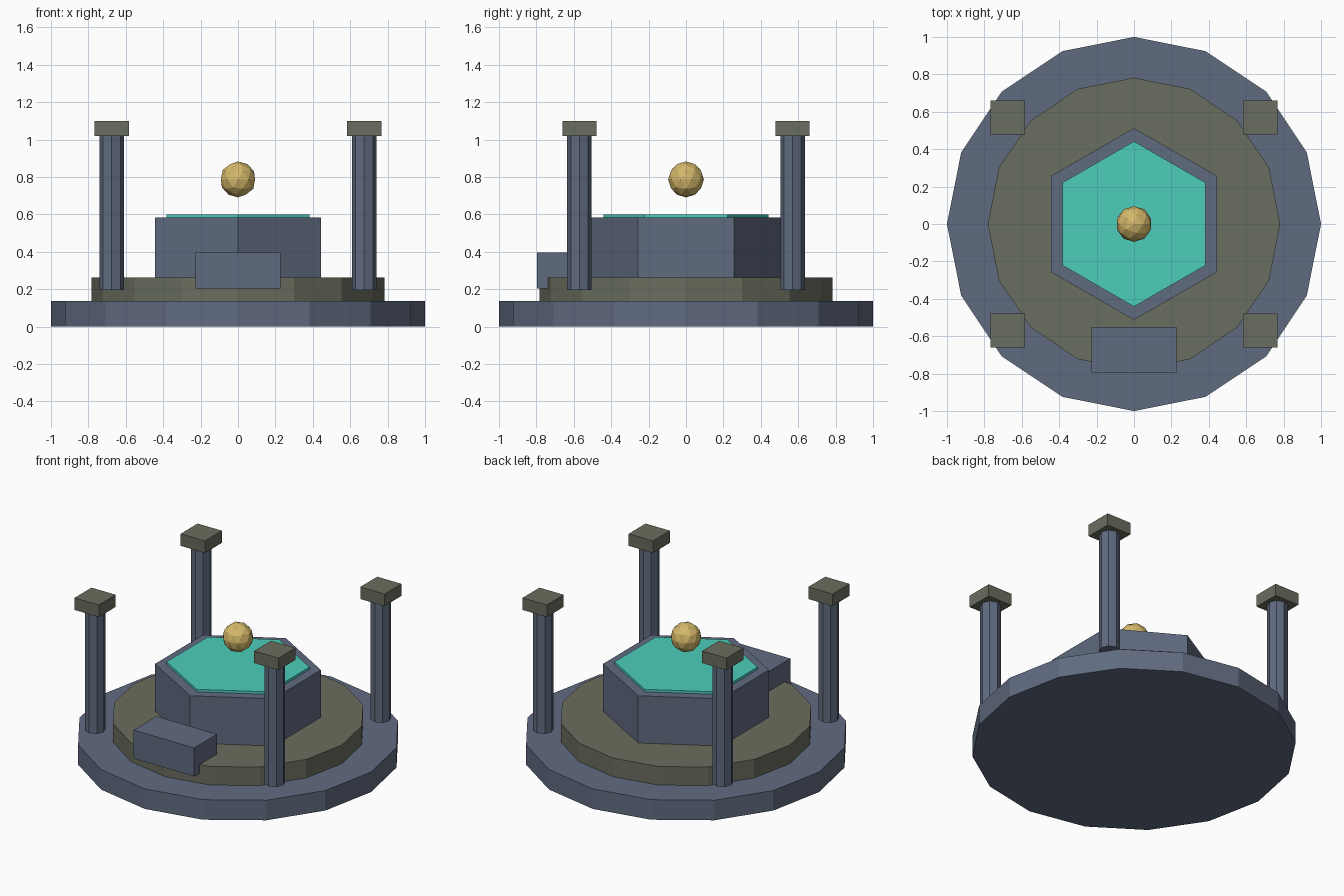
import bpy, math

if "Cube" in bpy.data.objects:
    bpy.data.objects.remove(bpy.data.objects["Cube"])


def material(name, rgb):
    """Flat colour given as 0-255 sRGB, stored linear."""
    lin = [((c / 255 + 0.055) / 1.055) ** 2.4 for c in rgb]
    m = bpy.data.materials.new(name)
    m.diffuse_color = (*lin, 1)
    m.use_nodes = True
    m.node_tree.nodes["Principled BSDF"].inputs["Base Color"].default_value = m.diffuse_color
    return m


slate = material("slate_blue", (96, 107, 128))
olive = material("olive_stone", (106, 109, 94))
teal = material("teal_glow", (76, 205, 187))
gold = material("pale_gold", (212, 184, 106))


def finish(name, mat):
    ob = bpy.context.object
    ob.name = ob.data.name = name
    ob.data.materials.append(mat)
    return ob


def prism(name, sides, radius, z0, z1, mat, x=0, y=0):
    """Upright prism with a corner pointing along +y."""
    bpy.ops.mesh.primitive_cylinder_add(vertices=sides, radius=radius, depth=z1 - z0,
                                        location=(x, y, (z0 + z1) / 2))
    return finish(name, mat)


def box(name, x, y, z0, z1, sx, sy, mat):
    bpy.ops.mesh.primitive_cube_add(size=1, location=(x, y, (z0 + z1) / 2))
    ob = finish(name, mat)
    for v in ob.data.vertices:
        v.co.x *= sx
        v.co.y *= sy
        v.co.z *= z1 - z0
    return ob


# Stepped round base
prism("base_step", 16, 1.0, 0, 0.136, slate)
prism("upper_step", 16, 0.782, 0.136, 0.262, olive)

# Hexagonal altar with glowing top plate
prism("altar_block", 6, 0.513, 0.262, 0.583, slate)
prism("glow_plate", 6, 0.442, 0.575, 0.6, teal)

# Floating orb
bpy.ops.mesh.primitive_ico_sphere_add(subdivisions=2, radius=0.096, location=(0, 0, 0.787))
finish("orb", gold)

# Front entry block
box("front_block", 0, -0.673, 0.203, 0.397, 0.455, 0.245, slate)

# Four corner pillars with square caps
for sx, x_name in ((-1, "left"), (1, "right")):
    for sy, y_name in ((-1, "front"), (1, "back")):
        x, y = sx * 0.675, sy * 0.57
        prism(f"{y_name}_{x_name}_pillar", 8, 0.065, 0.195, 1.018, slate, x, y)
        box(f"{y_name}_{x_name}_cap", x, y, 1.018, 1.1, 0.182, 0.182, olive)
